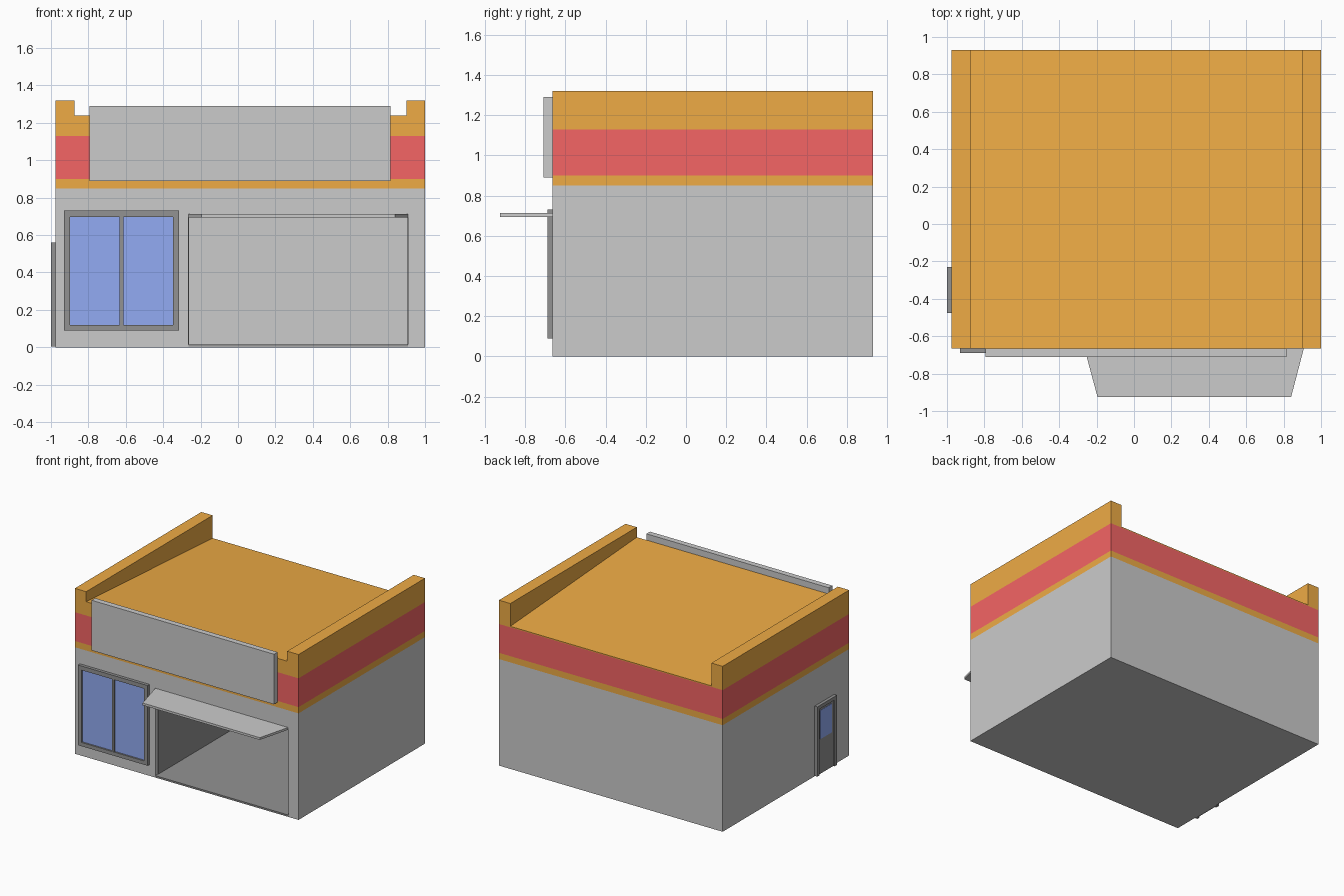
import bpy, bmesh

if "Cube" in bpy.data.objects:
    bpy.data.objects.remove(bpy.data.objects["Cube"])


def material(name, rgb):
    m = bpy.data.materials.new(name)
    m.diffuse_color = (*rgb, 1)
    m.use_nodes = True
    m.node_tree.nodes["Principled BSDF"].inputs["Base Color"].default_value = m.diffuse_color
    return m


ORANGE = material("orange", (0.86, 0.41, 0.06))
RED = material("red", (0.91, 0.13, 0.13))
BLUE = material("blue", (0.29, 0.41, 0.90))
DARK = material("dark", (0.29, 0.29, 0.29))

X0, X1, Y0, Y1 = -0.975, 1.0, -0.665, 0.93


def add(name, verts, faces, mat=None):
    me = bpy.data.meshes.new(name)
    me.from_pydata(verts, [], faces)
    if mat:
        me.materials.append(mat)
    ob = bpy.data.objects.new(name, me)
    bpy.context.collection.objects.link(ob)
    return ob


BOTTOM, TOP, FRONT, RIGHT, BACK, LEFT = range(6)


def prism(name, base, z0, tops, mat=None, skip=()):
    """Four-sided block on a counter-clockwise base; tops is one height or four."""
    if not isinstance(tops, (list, tuple)):
        tops = [tops] * 4
    verts = [(x, y, z0) for x, y in base] + [(x, y, t) for (x, y), t in zip(base, tops)]
    faces = [(3, 2, 1, 0), (4, 5, 6, 7), (0, 1, 5, 4), (1, 2, 6, 5), (2, 3, 7, 6), (3, 0, 4, 7)]
    return add(name, verts, [f for i, f in enumerate(faces) if i not in skip], mat)


def box(name, x0, x1, y0, y1, z0, z1, mat=None, skip=()):
    return prism(name, [(x0, y0), (x1, y0), (x1, y1), (x0, y1)], z0, z1, mat, skip)


# Ground floor with the open bay cut out
OX0, OX1, OZ = -0.265, 0.91, 0.695
walls = box("walls", X0, X1, Y0, Y1, 0, 0.85)
cutter = box("bay_cutter", OX0, OX1, Y0 - 0.1, 0.89, 0.003, OZ)
cutter.hide_render = True
mod = walls.modifiers.new("bay", 'BOOLEAN')
mod.operation, mod.object, mod.solver = 'DIFFERENCE', cutter, 'EXACT'
bpy.context.view_layer.objects.active = walls
bpy.ops.object.modifier_apply(modifier="bay")
bpy.data.objects.remove(cutter)

# Dark bay lining
box("bay_floor", OX0, OX1, Y0, 0.889, 0.004, 0.015, DARK)
box("bay_lining_left", OX0, OX0 + 0.004, Y0 + 0.035, 0.889, 0.015, OZ, DARK)
box("bay_lining_right", OX1 - 0.004, OX1, Y0 + 0.035, 0.889, 0.015, OZ, DARK)

# Colour bands around the upper walls
for name, z0, z1, mat in (("lower_band", 0.85, 0.90, ORANGE), ("red_band", 0.90, 1.13, RED)):
    box(name, X0, X1, Y0, Y1, z0, z1, mat, skip=(BOTTOM, TOP))

# Sloping roof between two parapets
PL, PR = -0.875, 0.90
prism("roof", [(PL, Y0), (PR, Y0), (PR, Y1), (PL, Y1)], 1.13,
      [1.24, 1.24, 1.138, 1.138], ORANGE, skip=(BOTTOM, LEFT, RIGHT))
box("left_parapet", X0, PL, Y0, Y1, 1.13, 1.32, ORANGE, skip=(BOTTOM,))
box("right_parapet", PR, X1, Y0, Y1, 1.13, 1.32, ORANGE, skip=(BOTTOM,))

# Blank front sign board and tapered canopy
box("sign_board", -0.795, 0.815, -0.71, Y0, 0.89, 1.29)
prism("canopy", [(-0.195, -0.925), (0.84, -0.925), (0.908, Y0), (OX0, Y0)], 0.695, 0.713)

# Front window: frame bars, mullion and two panes
WY = -0.69
for i, (x0, x1, z0, z1) in enumerate((
        (-0.93, -0.898, 0.09, 0.73), (-0.347, -0.315, 0.09, 0.73),
        (-0.898, -0.347, 0.09, 0.12), (-0.898, -0.347, 0.697, 0.73))):
    box(f"window_frame_{i}", x0, x1, WY, Y0, z0, z1, DARK)
box("window_mullion", -0.633, -0.613, WY + 0.004, Y0, 0.12, 0.697, DARK)
for i, (x0, x1) in enumerate(((-0.898, -0.633), (-0.613, -0.347))):
    box(f"window_pane_{i}", x0, x1, WY + 0.013, Y0, 0.12, 0.697, BLUE)

# Side door: frame, recessed leaf and small pane
DX = -1.0
box("door_frame_front", DX, X0, -0.475, -0.447, 0.003, 0.56, DARK)
box("door_frame_back", DX, X0, -0.258, -0.23, 0.003, 0.56, DARK)
box("door_frame_top", DX, X0, -0.447, -0.258, 0.532, 0.56, DARK)
box("door_leaf", DX + 0.012, X0, -0.447, -0.258, 0.003, 0.532, DARK)
box("door_pane", DX + 0.010, DX + 0.012, -0.425, -0.28, 0.28, 0.51, BLUE)
